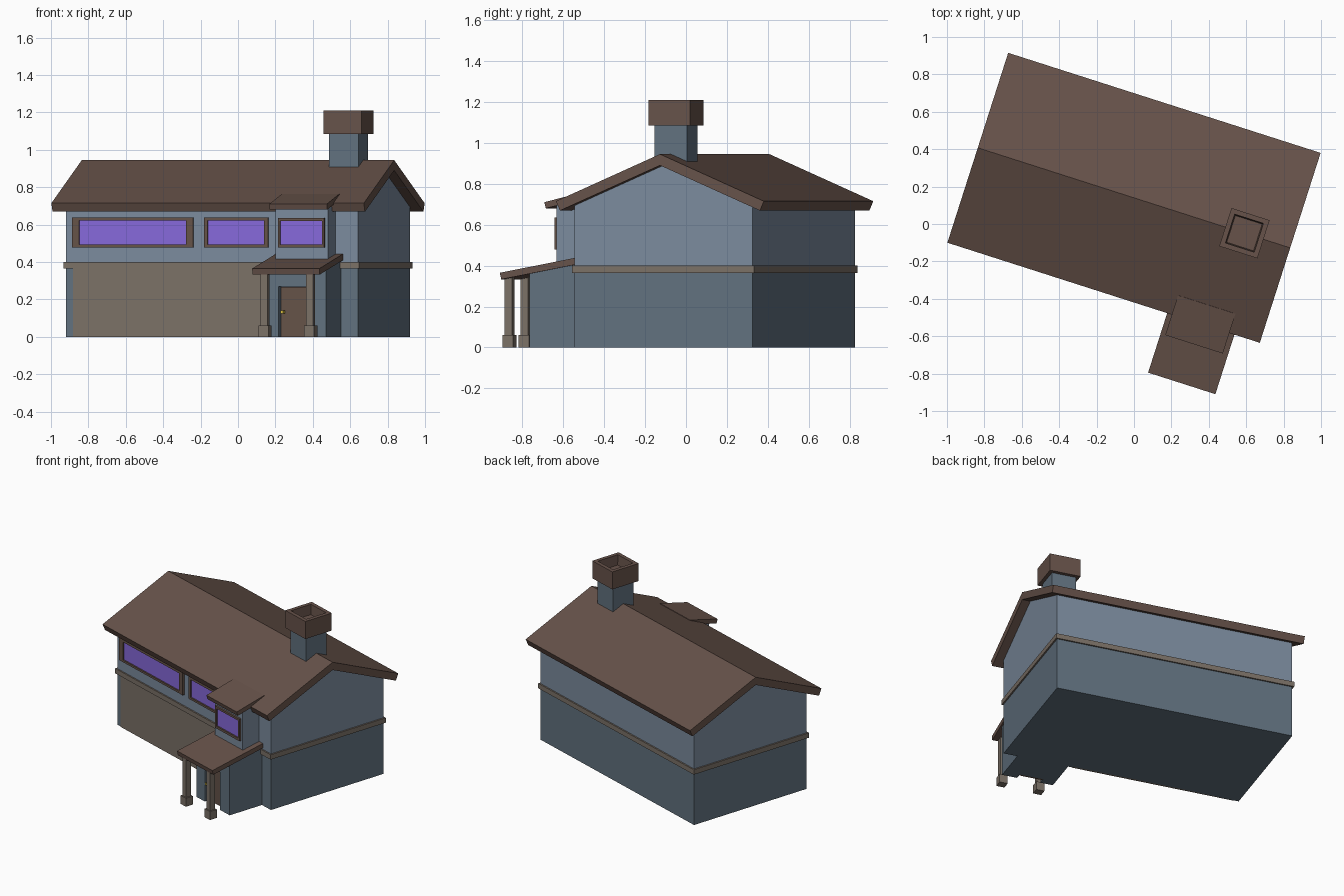
import bpy, bmesh, math

if "Cube" in bpy.data.objects:
    bpy.data.objects.remove(bpy.data.objects["Cube"])

# The house is built straight (u right, v back) and each part is placed turned about z
TURN, CENTRE = math.radians(-17.76), (0, 0.14, 0)
COLOURS = {
    "upper_blue": (0.20, 0.26, 0.34), "lower_blue": (0.12, 0.165, 0.21),
    "roof_brown": (0.135, 0.085, 0.068), "trim_tan": (0.20, 0.165, 0.135),
    "frame_brown": (0.13, 0.085, 0.065), "glass_purple": (0.24, 0.14, 0.70),
    "handle_yellow": (0.75, 0.55, 0.05),
}
MATS = {}
for key, rgb in COLOURS.items():
    MATS[key] = bpy.data.materials.new(key)
    MATS[key].diffuse_color = (*rgb, 1)


def finish(name, bm, mat):
    bmesh.ops.recalc_face_normals(bm, faces=bm.faces)
    mesh = bpy.data.meshes.new(name)
    bm.to_mesh(mesh)
    bm.free()
    mesh.materials.append(MATS[mat])
    obj = bpy.data.objects.new(name, mesh)
    obj.location, obj.rotation_euler = CENTRE, (0, 0, TURN)
    bpy.context.collection.objects.link(obj)
    return obj


def add_prism(bm, u0, u1, profile):
    """Extrude a (v, z) profile along u."""
    face = bm.faces.new([bm.verts.new((u0, v, z)) for v, z in profile])
    ext = bmesh.ops.extrude_face_region(bm, geom=[face])["geom"]
    bmesh.ops.translate(bm, vec=(u1 - u0, 0, 0),
                        verts=[g for g in ext if isinstance(g, bmesh.types.BMVert)])


def prism(name, mat, u0, u1, profile):
    bm = bmesh.new()
    add_prism(bm, u0, u1, profile)
    return finish(name, bm, mat)


def rect(v0, v1, z0, z1):
    return [(v0, z0), (v1, z0), (v1, z1), (v0, z1)]


def box(name, mat, u0, u1, v0, v1, z0, z1):
    return prism(name, mat, u0, u1, rect(v0, v1, z0, z1))


def window(name, wall_v, outer, inner):
    """Four frame bars and a pane; outer/inner are u0, u1, z0, z1."""
    a, b, c, d = outer
    e, f, g, h = inner
    bm = bmesh.new()
    for u0, u1, z0, z1 in ((a, e, c, d), (f, b, c, d), (e, f, c, g), (e, f, h, d)):
        add_prism(bm, u0, u1, rect(wall_v - 0.014, wall_v + 0.01, z0, z1))
    finish(name + "_frame", bm, "frame_brown")
    box(name + "_glass", "glass_purple", e, f, wall_v - 0.004, wall_v + 0.01, g, h)


# Main walls, gable top and band
W, D = 0.82, 0.457
box("lower_walls", "lower_blue", -W, W, -D, D, 0, 0.38)
prism("upper_walls", "upper_blue", -W, W,
      [(-D, 0.38), (D, 0.38), (D, 0.695), (0, 0.892), (-D, 0.695)])
box("wall_band", "trim_tan", -W - 0.01, W + 0.01, -D - 0.01, D + 0.01, 0.365, 0.4)
box("front_panel", "trim_tan", -0.78, 0.34, -D - 0.004, -D + 0.01, 0, 0.367)

# Main gable roof with square-cut eaves
prism("main_roof", "roof_brown", -0.877, 0.877,
      [(-0.533, 0.715), (0, 0.945), (0.533, 0.715),
       (0.513, 0.669), (0, 0.89), (-0.513, 0.669)])

# Chimney with a sunken flue in the cap
CU = 0.62
box("chimney_shaft", "lower_blue", CU - 0.083, CU + 0.083, -0.083, 0.083, 0.8, 1.09)
bm = bmesh.new()
add_prism(bm, CU - 0.107, CU + 0.107, rect(-0.107, 0.107, 1.085, 1.21))
bmesh.ops.recalc_face_normals(bm, faces=bm.faces)
top = max(bm.faces, key=lambda f: f.calc_center_median().z)
bmesh.ops.inset_region(bm, faces=[top], thickness=0.037)
bmesh.ops.inset_region(bm, faces=[top], thickness=0.008, depth=-0.07)
finish("chimney_cap", bm, "roof_brown")

# Upper bay and its lean-to roof
BAY_V = -0.59
prism("upper_bay", "upper_blue", 0.4, 0.694,
      [(BAY_V, 0.37), (-0.44, 0.37), (-0.44, 0.735), (BAY_V, 0.698)])
prism("bay_roof", "roof_brown", 0.383, 0.706,
      [(-0.648, 0.71), (-0.425, 0.765), (-0.418, 0.735), (-0.64, 0.68)])

# Entry block with a doorway cut out
block = prism("entry_block", "lower_blue", 0.37, 0.7236,
              [(-0.718, 0), (-0.44, 0), (-0.44, 0.415), (-0.718, 0.362)])
cutter = box("doorway_cutter", "lower_blue", 0.457, 0.62, -0.8, -0.675, -0.1, 0.27)
cutter.hide_render = True
cutter.hide_set(True)
cut = block.modifiers.new("doorway", "BOOLEAN")
cut.operation, cut.object, cut.solver = "DIFFERENCE", cutter, "EXACT"
box("door", "frame_brown", 0.459, 0.618, -0.683, -0.67, 0, 0.267)
box("door_handle", "handle_yellow", 0.47, 0.484, -0.725, -0.68, 0.125, 0.14)

# Porch roof and its two posts
prism("porch_roof", "roof_brown", 0.357, 0.7345,
      [(-0.867, 0.365), (-0.445, 0.445), (-0.439, 0.413), (-0.86, 0.333)])
for side, u in (("left", 0.42), ("right", 0.676)):
    for part, h, z0, z1 in (("post", 0.019, 0.05, 0.345), ("post_base", 0.028, 0, 0.06)):
        box(f"{side}_{part}", "trim_tan", u - h, u + h, -0.836 - h, -0.836 + h, z0, z1)

# Windows
window("wide_window", -D, (-0.782, -0.103, 0.478, 0.638), (-0.742, -0.141, 0.493, 0.621))
window("middle_window", -D, (-0.041, 0.318, 0.478, 0.638), (-0.02, 0.297, 0.493, 0.621))
window("bay_window", BAY_V, (0.417, 0.677, 0.478, 0.635), (0.43, 0.664, 0.495, 0.62))

for m in bpy.data.materials:
    if m.users and not m.is_grease_pencil:
        m.use_nodes = True
        m.node_tree.nodes["Principled BSDF"].inputs["Base Color"].default_value = m.diffuse_color
